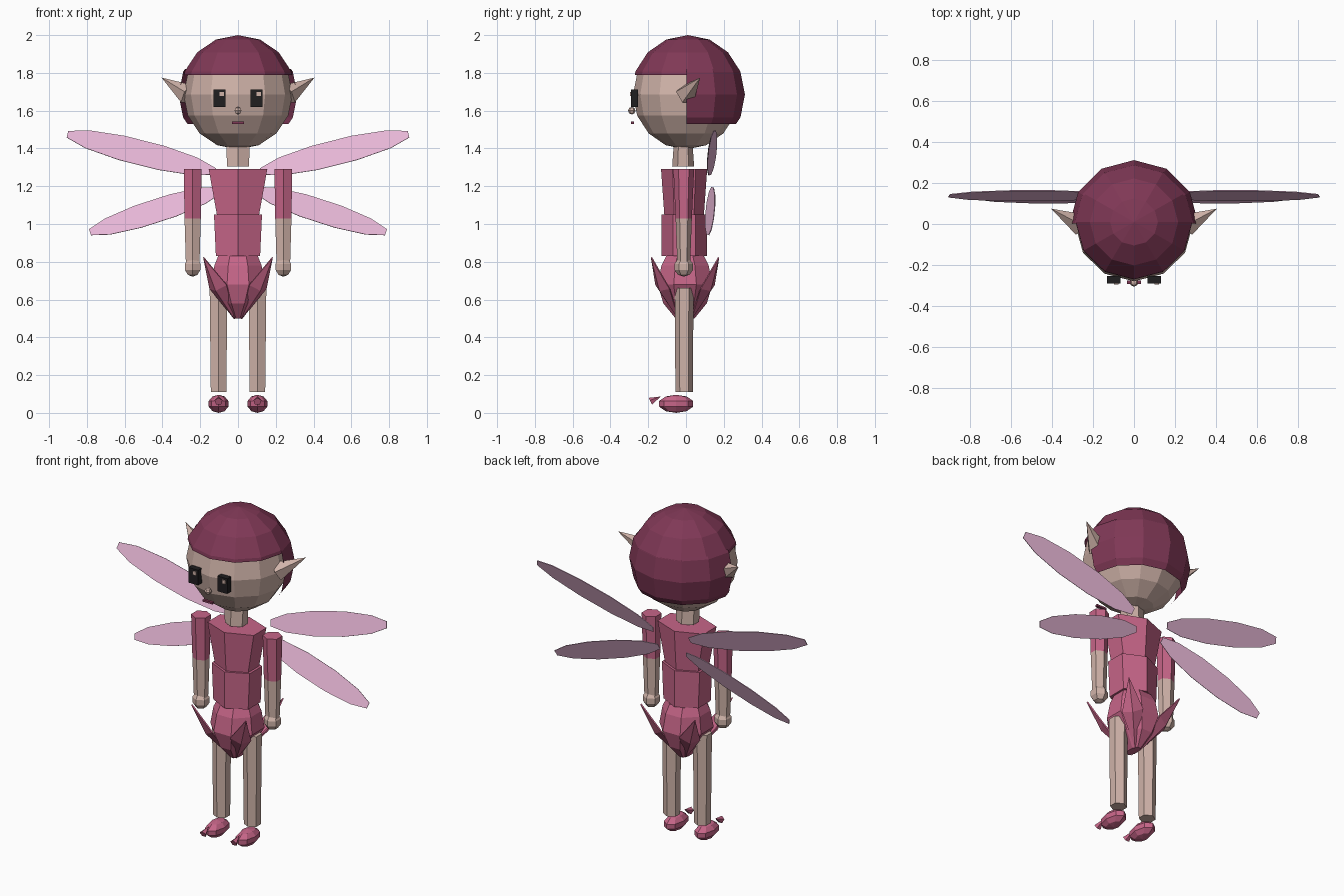
import bpy, bmesh, math
from mathutils import Vector, Matrix

old = bpy.data.objects.get("Cube")
if old:
    bpy.data.objects.remove(old, do_unlink=True)


def make_material(name, rgb):
    linear = [((c / 255 + 0.055) / 1.055) ** 2.4 for c in rgb] + [1]
    mat = bpy.data.materials.new(name)
    mat.use_nodes = True
    mat.diffuse_color = linear
    shader = mat.node_tree.nodes["Principled BSDF"]
    shader.inputs["Base Color"].default_value = linear
    shader.inputs["Roughness"].default_value = 0.8
    return mat


SKIN = make_material("skin", (208, 179, 169))
PINK = make_material("pink cloth", (198, 101, 136))
HAIR = make_material("dark berry", (128, 56, 86))
WING = make_material("pale wing", (235, 186, 218))
BLACK = make_material("eye black", (32, 30, 32))


def finish(name, bm, mat):
    bmesh.ops.recalc_face_normals(bm, faces=bm.faces)
    mesh = bpy.data.meshes.new(name)
    bm.to_mesh(mesh)
    bm.free()
    mesh.materials.append(mat)
    obj = bpy.data.objects.new(name, mesh)
    bpy.context.collection.objects.link(obj)
    return obj


def ball(name, mat, center, radii, segments=8, rings=6, cuts=()):
    """Faceted ellipsoid; each cut is (point, normal) and removes the normal's side."""
    bm = bmesh.new()
    bmesh.ops.create_uvsphere(bm, u_segments=segments, v_segments=rings, radius=1)
    bmesh.ops.transform(bm, verts=bm.verts,
                        matrix=Matrix.Translation(center) @ Matrix.Diagonal((*radii, 1)))
    for point, normal in cuts:
        bmesh.ops.bisect_plane(bm, geom=bm.verts[:] + bm.edges[:] + bm.faces[:],
                               plane_co=point, plane_no=normal, clear_outer=True)
    return finish(name, bm, mat)


def loft(name, mat, rings, center=(0, 0), sides=6):
    """Closed prism through rings of (z, half width, half depth)."""
    bm = bmesh.new()
    loops = []
    for z, rx, ry in rings:
        angles = [math.tau * (i + 0.5) / sides + math.pi / 2 * (sides == 6) - math.pi / 6 * (sides == 6)
                  for i in range(sides)]
        widest = max(math.cos(a) for a in angles)
        deepest = max(math.sin(a) for a in angles)
        loops.append([bm.verts.new((center[0] + rx * math.cos(a) / widest,
                                    center[1] + ry * math.sin(a) / deepest, z)) for a in angles])
    for low, high in zip(loops, loops[1:]):
        for i in range(sides):
            j = (i + 1) % sides
            bm.faces.new((low[i], low[j], high[j], high[i]))
    bm.faces.new(loops[0])
    bm.faces.new(loops[-1])
    return finish(name, bm, mat)


def spike(name, mat, base, tip, radius, sides=5):
    base, tip = Vector(base), Vector(tip)
    axis = tip - base
    bm = bmesh.new()
    bmesh.ops.create_cone(bm, cap_ends=True, segments=sides, radius1=radius, radius2=0,
                          depth=axis.length)
    turn = axis.to_track_quat("Z", "Y").to_matrix().to_4x4()
    bmesh.ops.transform(bm, verts=bm.verts, matrix=Matrix.Translation((base + tip) / 2) @ turn)
    return finish(name, bm, mat)


def box(name, mat, center, size):
    bm = bmesh.new()
    bmesh.ops.create_cube(bm, size=1)
    bmesh.ops.transform(bm, verts=bm.verts,
                        matrix=Matrix.Translation(center) @ Matrix.Diagonal((*size, 1)))
    return finish(name, bm, mat)


def wing(name, side, inner, outer, width):
    """Flat leaf whose upper edge leans backward."""
    a, b = Vector(inner), Vector(outer)
    along = (b - a) / 2
    across = Vector((-along.z, 0, along.x)).normalized() * width / 2
    across.y = 0.026
    bm = bmesh.new()
    points = []
    for i in range(12):
        t = math.tau * (i + 0.5) / 12
        p = (a + b) / 2 + along * math.cos(t) * 1.03 + across * math.sin(t)
        points.append(bm.verts.new((side * p.x, p.y, p.z)))
    bm.faces.new(points)
    obj = finish(name, bm, WING)
    obj.modifiers.new("thickness", "SOLIDIFY").thickness = 0.004


# Head, hair shells and neck
ball("head", SKIN, (0, 0, 1.685), (0.288, 0.28, 0.29), 12, 8)
ball("hair_cap", HAIR, (0, 0.01, 1.69), (0.305, 0.3, 0.31), 12, 8,
     [((0, 0, 1.79), (0, 0, -1))])
ball("hair_back", HAIR, (0, 0, 1.685), (0.315, 0.312, 0.315), 12, 8,
     [((0, 0, 1.53), (0, 0, -1)), ((0, 0, 1.82), (0, 0, 1)), ((0, 0.002, 0), (0, -1, 0))])
loft("neck", SKIN, [(1.305, 0.058, 0.058), (1.42, 0.062, 0.05)], (0, -0.015))

# Face
ball("nose", SKIN, (0, -0.287, 1.6), (0.021, 0.02, 0.02), 6, 4)
box("mouth", HAIR, (0, -0.284, 1.536), (0.066, 0.016, 0.012))

# Torso and bulb-shaped skirt
loft("chest", PINK, [(1.05, 0.112, 0.105), (1.29, 0.155, 0.122)], (0, -0.01))
loft("waist", PINK, [(0.83, 0.117, 0.12), (1.05, 0.127, 0.12)], (0, -0.01))
loft("skirt_bulb", PINK, [(0.5, 0.025, 0.05), (0.58, 0.085, 0.115), (0.68, 0.14, 0.145),
                          (0.78, 0.125, 0.125), (0.83, 0.105, 0.1)], (0, -0.005), 8)

for side, label in ((1, "left"), (-1, "right")):
    # Skirt petals
    for depth, place in ((-1, "front"), (1, "back")):
        bm = bmesh.new()
        outline = [(0.015, 0.03, 0.5), (0.145, 0.08, 0.66), (0.18, 0.175, 0.825),
                   (0.06, 0.15, 0.68), (0.115, 0.13, 0.65)]
        base, outer, tip, inner, ridge = [bm.verts.new((side * x, depth * y - 0.005, z))
                                          for x, y, z in outline]
        for a, b in ((base, outer), (outer, tip), (tip, inner), (inner, base)):
            bm.faces.new((a, b, ridge))
        petal = finish(f"{label}_{place}_petal", bm, PINK)
        petal.modifiers.new("thickness", "SOLIDIFY").thickness = 0.008

    # Ear and eye
    spike(f"{label}_ear", SKIN, (side * 0.265, 0.0, 1.685), (side * 0.405, 0.075, 1.775), 0.058)
    box(f"{label}_eye", BLACK, (side * 0.098, -0.272, 1.665), (0.066, 0.036, 0.092))
    box(f"{label}_eye_glint", SKIN, (side * 0.098 + 0.012, -0.292, 1.688), (0.022, 0.009, 0.022))

    # Arm and hand
    arm = (side * 0.24, -0.012)
    loft(f"{label}_sleeve", PINK, [(1.03, 0.043, 0.043), (1.29, 0.047, 0.055)], arm)
    loft(f"{label}_forearm", SKIN, [(0.79, 0.036, 0.034), (1.03, 0.043, 0.043)], arm)
    ball(f"{label}_hand", SKIN, (side * 0.24, -0.012, 0.773), (0.05, 0.052, 0.052), 6, 5)

    # Leg, shoe and curled toe
    loft(f"{label}_leg", SKIN, [(0.11, 0.041, 0.046), (0.66, 0.047, 0.05)],
         (side * 0.103, -0.01))
    ball(f"{label}_shoe", PINK, (side * 0.103, -0.052, 0.048), (0.055, 0.095, 0.048), 8, 5)
    spike(f"{label}_toe_curl", PINK, (side * 0.103, -0.188, 0.06), (side * 0.103, -0.133, 0.087), 0.022)

    # Wings
    wing(f"{label}_upper_wing", side, (0.12, 0.14, 1.277), (0.905, 0.14, 1.475), 0.135)
    wing(f"{label}_lower_wing", side, (0.09, 0.13, 1.18), (0.785, 0.13, 0.955), 0.125)
